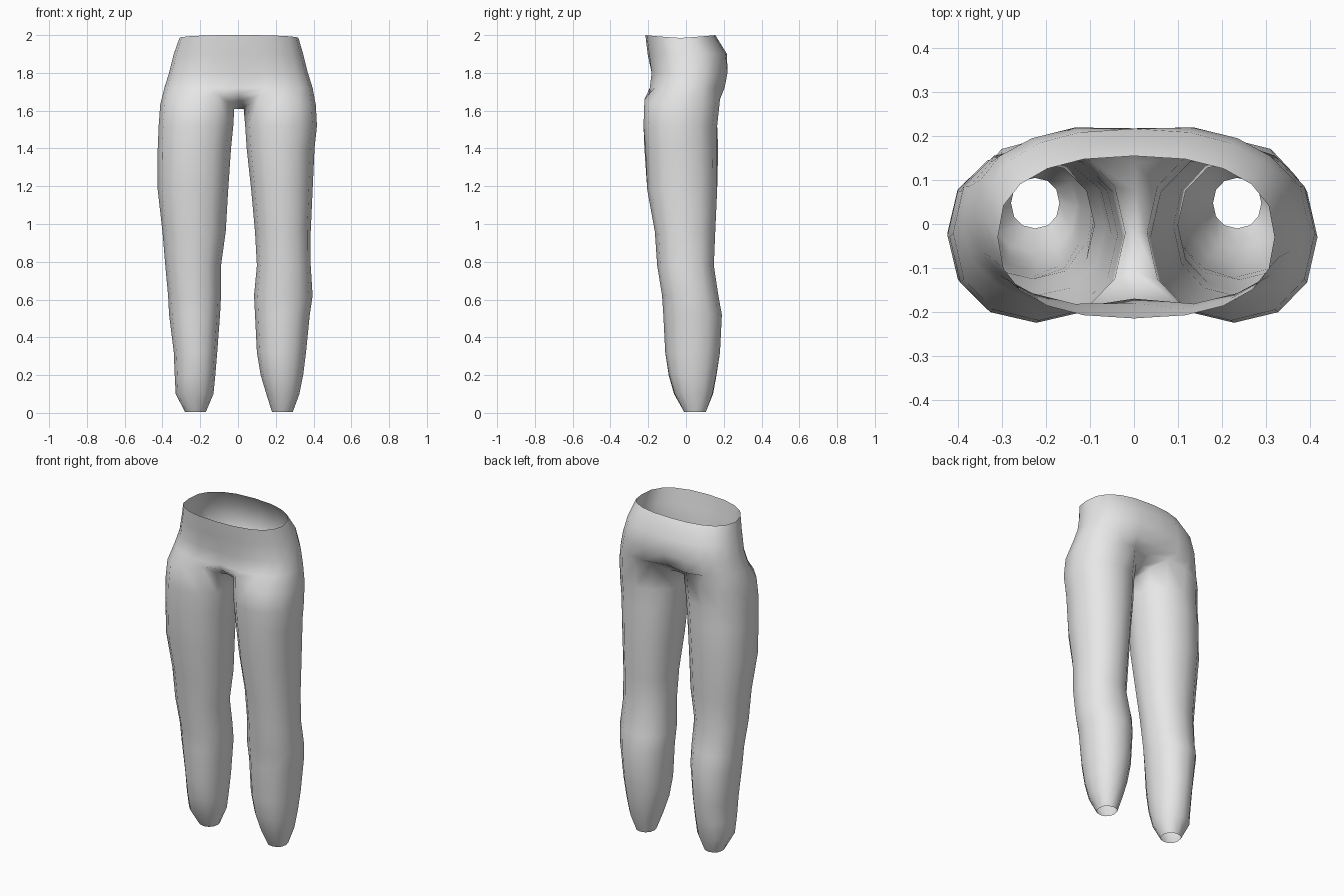
import bpy
import bmesh
from math import sin, cos, pi, copysign

cube = bpy.data.objects.get("Cube")
if cube:
    bpy.data.objects.remove(cube, do_unlink=True)

SIDES = 12      # points round each leg
HALF_HIP = 5    # steps from the side of the hip to its centre

# Leg outline: height, front y, back y, right inner/outer x, left inner/outer x
LEG_ROWS = [
    (0.005, -.01, .105, .17, .28, .18, .29),
    (.10, -.06, .14, .13, .33, .15, .325),
    (.20, -.09, .16, .12, .335, .12, .345),
    (.32, -.11, .18, .11, .34, .10, .36),
    (.52, -.12, .19, .095, .365, .09, .38),
    (.62, -.125, .17, .09, .37, .085, .395),
    (.78, -.15, .145, .09, .385, .10, .385),
    (.96, -.165, .155, .065, .40, .09, .385),
    (1.18, -.205, .165, .052, .425, .07, .395),
    (1.40, -.215, .165, .037, .425, .046, .405),
    (1.52, -.225, .165, .025, .42, .038, .418),
]

# Hip outline: height, front y, back y, right x, left x, pull of the centre seam
HIP_ROWS = [
    (1.72, -.20, .212, .39, .395, .03),
    (1.80, -.19, .228, .365, .37, .01),
    (1.90, -.203, .217, .34, .345, 0),
    (1.985, -.215, .155, .31, .32, 0),
]


def rounded(value, power):
    """Superellipse coordinate, a lower power being boxier."""
    return copysign(abs(value) ** power, value)


def leg_ring(bm, side, z, front, back, inner, outer, lift=None):
    """Ring of points starting on the outer side, going round the back."""
    cx, rx = (inner + outer) / 2, (outer - inner) / 2
    cy, ry = (front + back) / 2, (back - front) / 2
    ring = []
    for k in range(SIDES):
        a = 2 * pi * k / SIDES
        x = cx + rx * rounded(cos(a), .92)
        y = cy + ry * rounded(sin(a), .92)
        ring.append(bm.verts.new((side * x, y, z + (lift[k] if lift else 0))))
    return ring


def skin(bm, lower, upper, closed=True):
    n = len(lower)
    for i in range(n if closed else n - 1):
        j = (i + 1) % n
        bm.faces.new((lower[i], lower[j], upper[j], upper[i]))


bm = bmesh.new()

# Legs, each ending in a ring that rises front and back of the crotch
arch = [.02, .02, .03, .05, .08, .03, 0, .03, .08, .05, .03, .02]
tops = {}
for side, column in ((-1, 3), (1, 5)):
    below = None
    for row in LEG_ROWS:
        ring = leg_ring(bm, side, *row[:3], row[column], row[column + 1])
        if below:
            skin(bm, below, ring)
        below = ring
    inner, outer = ((.02, .412), (.03, .412))[side > 0]
    tops[side] = leg_ring(bm, side, 1.61, -.22, .18, inner, outer, arch)
    skin(bm, below, tops[side])

# Crotch strip between the inner arcs, back to front
arcs = {s: tops[s][4:9] for s in tops}
seam = []
for a, b in zip(arcs[-1], arcs[1]):
    mid = (a.co + b.co) / 2
    mid.y *= .88
    seam.append(bm.verts.new(mid))
skin(bm, arcs[-1], seam, closed=False)
skin(bm, seam, arcs[1], closed=False)

# Hips: side arcs of both legs joined through the centre seam
left = [tops[1][k] for k in range(-4, 5)]
right = [tops[-1][k] for k in range(4, -5, -1)]
below = [seam[-1]] + left + [seam[0]] + right
for z, front, back, x_right, x_left, pull in HIP_ROWS:
    ring = []
    cy, ry = (front + back) / 2, (back - front) / 2
    for i in range(4 * HALF_HIP):
        a = -pi / 2 + pi * i / (2 * HALF_HIP)
        x = (x_left if cos(a) > 0 else x_right) * rounded(cos(a), .85)
        y = cy + ry * rounded(sin(a), .8)
        if i % (2 * HALF_HIP) == 0:
            y -= copysign(pull, y)
        # the waistband is a little higher at the front and back
        rise = .015 * abs(sin(a)) if z > 1.95 else 0
        ring.append(bm.verts.new((x, y, z + rise)))
    skin(bm, below, ring)
    below = ring

bmesh.ops.recalc_face_normals(bm, faces=bm.faces)

# Diagonal cloth folds: height at the leg's centre, slope, depth, side
for height, slope, depth, side in ((1.42, .6, .012, -1), (.70, .4, .012, 1),
                                   (.13, .3, .008, -1)):
    for v in bm.verts:
        if v.co.x * side > .05 and v.co.z < 1.5:
            d = abs(v.co.z - height - slope * (v.co.x - side * .22))
            push = depth * max(0, 1 - d / .12)
            v.co.y += push * (1 if v.co.y > .02 else -1) * .5

mesh = bpy.data.meshes.new("trousers")
bm.to_mesh(mesh)
bm.free()
trousers = bpy.data.objects.new("trousers", mesh)
bpy.context.collection.objects.link(trousers)

# Plain cloth colour
cloth = bpy.data.materials.new("light grey cloth")
cloth.use_nodes = True
grey = (.8, .8, .8, 1)
cloth.diffuse_color = grey
cloth.node_tree.nodes["Principled BSDF"].inputs["Base Color"].default_value = grey
mesh.materials.append(cloth)

bpy.context.view_layer.objects.active = trousers
trousers.select_set(True)
bpy.ops.object.shade_smooth()
